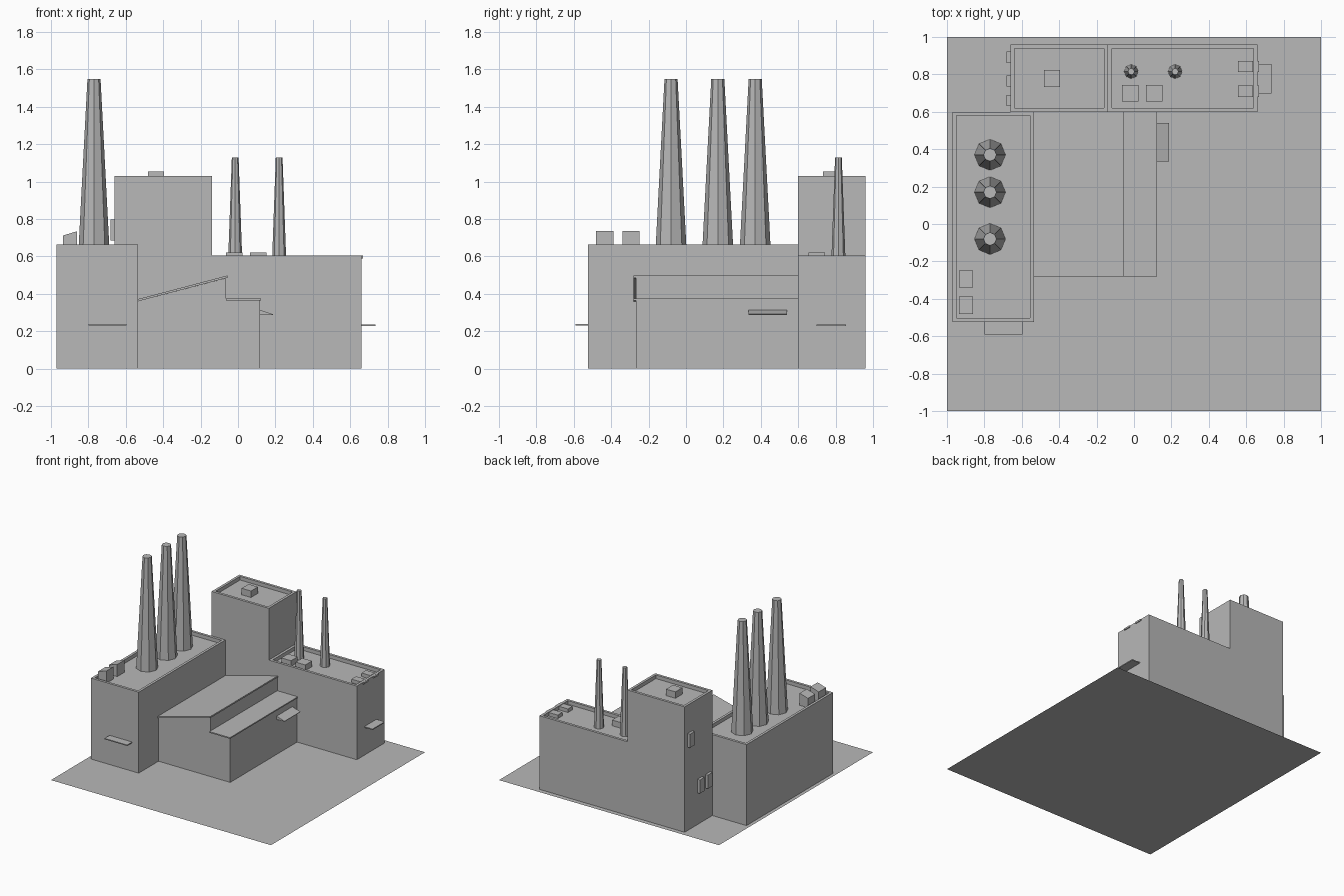
import bpy
import bmesh
from mathutils import Vector

cube = bpy.data.objects.get("Cube")
if cube:
    bpy.data.objects.remove(cube, do_unlink=True)

# One plain grey for the whole model
grey = bpy.data.materials.new("concrete_grey")
grey.use_nodes = True
tone = (0.48, 0.48, 0.48, 1)
grey.diffuse_color = tone
grey.node_tree.nodes["Principled BSDF"].inputs["Base Color"].default_value = tone

PARAPET = 0.03


def finish(name, bm):
    bmesh.ops.recalc_face_normals(bm, faces=bm.faces)
    mesh = bpy.data.meshes.new(name)
    bm.to_mesh(mesh)
    bm.free()
    mesh.materials.append(grey)
    obj = bpy.data.objects.new(name, mesh)
    bpy.context.collection.objects.link(obj)
    return obj


def box_mesh(x, y, z):
    """Box from three (low, high) ranges."""
    bm = bmesh.new()
    bmesh.ops.create_cube(bm, size=1)
    for v in bm.verts:
        v.co = Vector([a + (b - a) * (c + 0.5) for (a, b), c in zip((x, y, z), v.co)])
    return bm


def box(name, x, y, z):
    return finish(name, box_mesh(x, y, z))


def block(name, x, y, top):
    """Building with a sunken flat roof behind a parapet."""
    bm = box_mesh(x, y, (0, top))
    roof = max(bm.faces, key=lambda f: f.calc_center_median().z)
    bmesh.ops.inset_region(bm, faces=[roof], thickness=PARAPET)
    floor = bmesh.ops.extrude_face_region(bm, geom=[roof])["geom"]
    bmesh.ops.delete(bm, geom=[roof], context="FACES_ONLY")
    for v in floor:
        if isinstance(v, bmesh.types.BMVert):
            v.co.z -= PARAPET
    return finish(name, bm)


def prism(name, profile, y):
    """Extrude an (x, z) profile along y."""
    bm = bmesh.new()
    face = bm.faces.new([bm.verts.new((px, y[0], pz)) for px, pz in profile])
    new = bmesh.ops.extrude_face_region(bm, geom=[face])["geom"]
    for v in new:
        if isinstance(v, bmesh.types.BMVert):
            v.co.y = y[1]
    return finish(name, bm)


def chimney(name, x, y, z, r_base, r_top):
    """Eight-sided tapering stack."""
    bm = bmesh.new()
    bmesh.ops.create_cone(bm, cap_ends=True, segments=8, radius1=r_base,
                          radius2=r_top, depth=z[1] - z[0])
    bmesh.ops.translate(bm, verts=bm.verts, vec=(x, y, (z[0] + z[1]) / 2))
    return finish(name, bm)


# Ground sheet
bm = bmesh.new()
bmesh.ops.create_grid(bm, x_segments=1, y_segments=1, size=1)
finish("ground", bm)

# Main buildings
block("boiler_house", (-0.97, -0.535), (-0.525, 0.6), 0.665)
block("tower", (-0.66, -0.14), (0.6, 0.96), 1.03)
block("rear_wing", (-0.14, 0.66), (0.6, 0.96), 0.605)

# Turbine hall: walls, sloping roof and lower step roof
prism("hall_walls", [(-0.535, 0), (0.117, 0), (0.117, 0.365), (-0.063, 0.365),
                     (-0.063, 0.484), (-0.535, 0.36)], (-0.268, 0.6))
prism("hall_sloping_roof", [(-0.535, 0.36), (-0.057, 0.486), (-0.057, 0.498),
                            (-0.535, 0.372)], (-0.28, 0.6))
box("hall_step_roof", (-0.063, 0.123), (-0.28, 0.6), (0.364, 0.374))

# Large stacks on the boiler house
for i, y in enumerate((-0.08, 0.17, 0.37)):
    chimney(f"large_chimney_{i + 1}", -0.77, y, (0.635, 1.55), 0.083, 0.035)

# Small stacks on the rear wing
for i, x in enumerate((-0.015, 0.22)):
    chimney(f"small_chimney_{i + 1}", x, 0.815, (0.575, 1.13), 0.038, 0.018)

# Slope-topped vents on the boiler house
for i, y in enumerate((-0.48, -0.34)):
    prism(f"roof_vent_{i + 1}", [(-0.935, 0.635), (-0.86, 0.635), (-0.86, 0.735),
                                 (-0.935, 0.712)], (y, y + 0.092))

# Roof units on the rear wing and tower
for i, x in enumerate((-0.065, 0.065)):
    box(f"roof_unit_{i + 1}", (x, x + 0.088), (0.655, 0.742), (0.575, 0.622))
box("tower_roof_unit", (-0.48, -0.395), (0.733, 0.823), (1.0, 1.053))

# Low units by the end parapet, each with an outer lip
for i, y in enumerate((0.68, 0.812)):
    box(f"edge_unit_{i + 1}", (0.555, 0.635), (y, y + 0.06), (0.575, 0.604))
    box(f"edge_lip_{i + 1}", (0.65, 0.667), (y, y + 0.06), (0.59, 0.604))

# Boxes on the tower's outer wall
for i, (y, z) in enumerate(((0.63, 0.26), (0.735, 0.26), (0.862, 0.685))):
    box(f"wall_box_{i + 1}", (-0.682, -0.655), (y, y + 0.06), (z, z + 0.112))

# Door canopies
box("front_canopy", (-0.8, -0.595), (-0.59, -0.52), (0.232, 0.24))
box("end_canopy", (0.655, 0.735), (0.698, 0.855), (0.227, 0.235))
prism("hall_awning", [(0.115, 0.287), (0.188, 0.287), (0.188, 0.291), (0.115, 0.315)],
      (0.335, 0.54))
